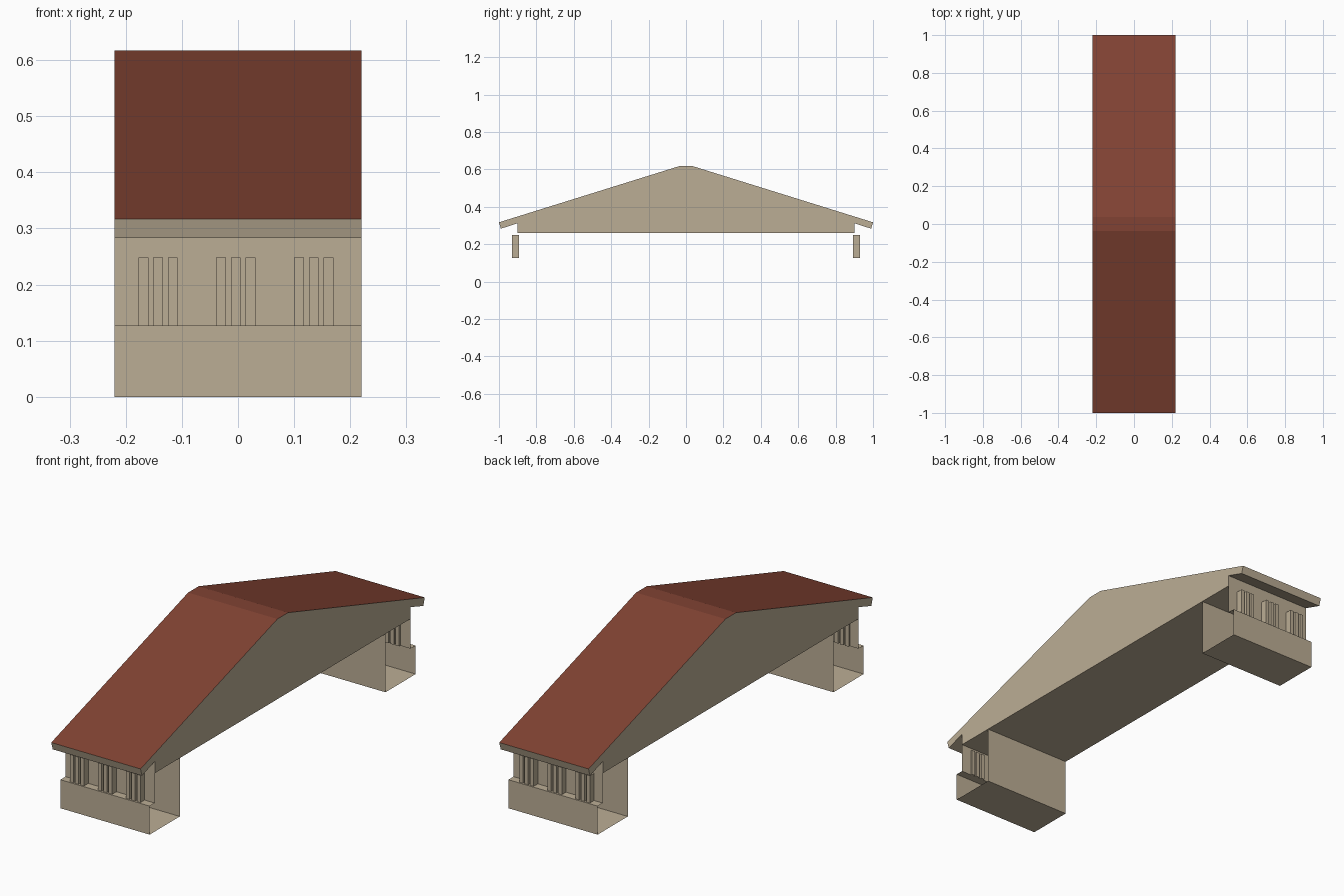
import bpy, bmesh

if "Cube" in bpy.data.objects:
    bpy.data.objects.remove(bpy.data.objects["Cube"])

HALF = 0.22  # half width of the section along x


def material(name, rgb):
    m = bpy.data.materials.new(name)
    m.diffuse_color = (*rgb, 1)
    m.use_nodes = True
    m.node_tree.nodes["Principled BSDF"].inputs["Base Color"].default_value = m.diffuse_color
    return m


STONE = material("tan stone", (0.50, 0.42, 0.30))
TILE = material("red roof", (0.22, 0.055, 0.033))


def finish(bm, name, mats):
    me = bpy.data.meshes.new(name)
    bm.to_mesh(me)
    bm.free()
    for m in mats:
        me.materials.append(m)
    ob = bpy.data.objects.new(name, me)
    bpy.context.collection.objects.link(ob)
    return ob


def extrude_profile(name, pts, closed, mats):
    """Sweep a y-z profile across the width; closed profiles get end caps."""
    bm = bmesh.new()
    a = [bm.verts.new((-HALF, y, z)) for y, z in pts]
    b = [bm.verts.new((HALF, y, z)) for y, z in pts]
    n = len(pts)
    for i in range(n if closed else n - 1):
        j = (i + 1) % n
        bm.faces.new((a[i], a[j], b[j], b[i]))
    if closed:
        bm.faces.new(a)
        bm.faces.new(b[::-1])
    bmesh.ops.recalc_face_normals(bm, faces=bm.faces)
    bm.normal_update()
    if len(mats) > 1:  # upward faces get the roof colour
        for f in bm.faces:
            f.material_index = int(f.normal.z > 0.5)
    return finish(bm, name, mats)


# Gabled roof body with overhanging eaves
half = [(0.037, 0.617), (1.0, 0.317), (0.99, 0.283), (0.9, 0.312), (0.9, 0.26)]
extrude_profile("roof_body", half + [(-y, z) for y, z in half[::-1]], True, [STONE, TILE])

for side, s in (("front", -1), ("back", 1)):
    # Open-ended wall: inner wall, floor, base, ledge, recessed upper wall
    wall = [(0.724, 0.26), (0.724, 0), (0.936, 0), (0.936, 0.127), (0.9, 0.127), (0.9, 0.26)]
    pts = [(s * y, z) for y, z in wall]
    ob = extrude_profile(side + "_wall", pts, False, [STONE])
    # Point the open sheet's normals outward (floor must face down)
    floor = min(ob.data.polygons, key=lambda p: p.center.z)
    if floor.normal.z > 0:
        ob.data.flip_normals()

    # Three groups of three upright fins on the upper wall
    bm = bmesh.new()
    for group in (-0.1425, -0.004, 0.135):
        for off in (-0.0262, 0, 0.0262):
            v = bmesh.ops.create_cube(bm, size=1)["verts"]
            bmesh.ops.scale(bm, vec=(0.0175, 0.038, 0.121), verts=v)
            bmesh.ops.translate(bm, vec=(group + off, s * 0.911, 0.1875), verts=v)
    finish(bm, side + "_fins", [STONE])
